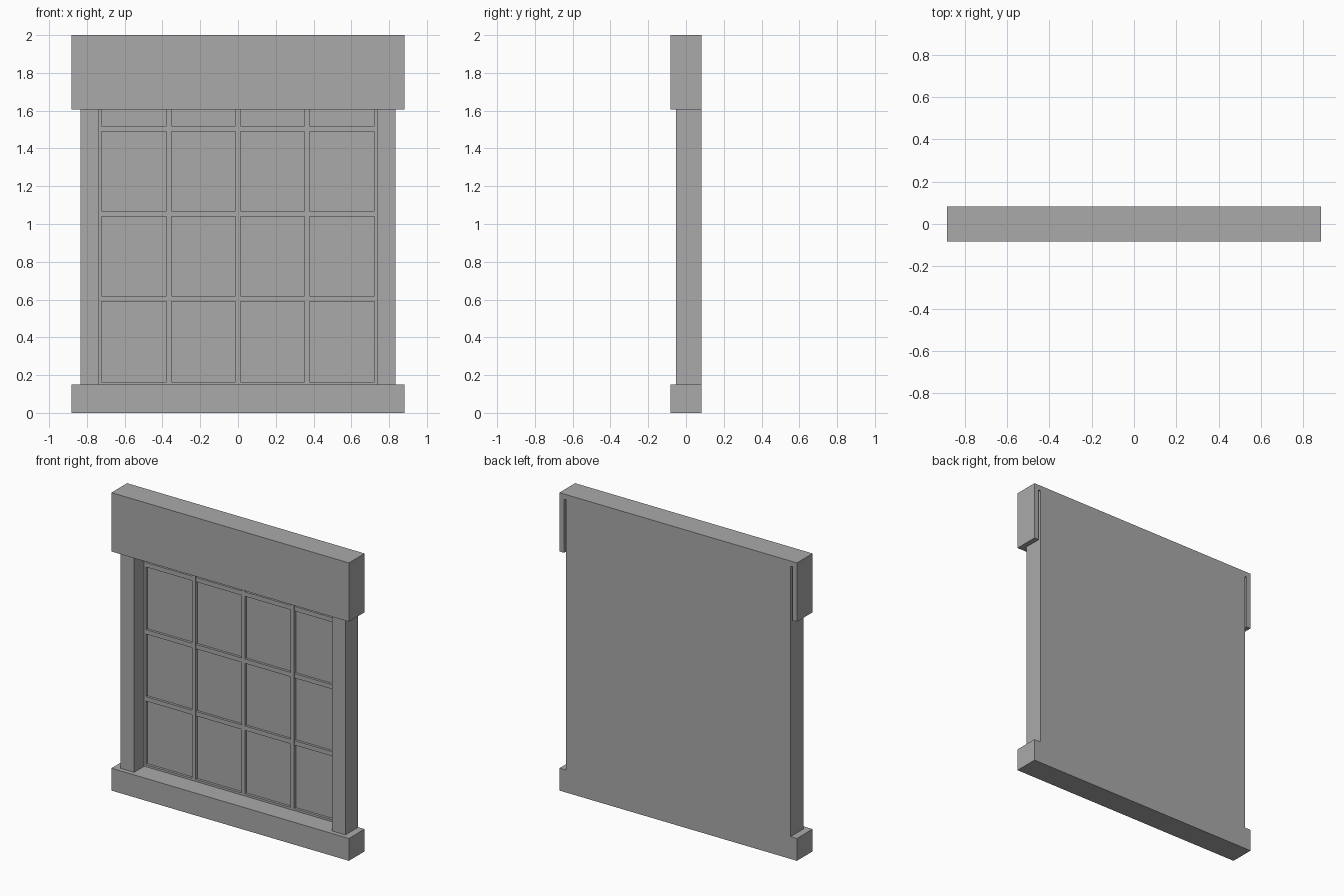
import bpy
import bmesh

default_cube = bpy.data.objects.get("Cube")
if default_cube:
    bpy.data.objects.remove(default_cube, do_unlink=True)

stone = bpy.data.materials.new("plain_grey")
stone.use_nodes = True
grey = (0.4, 0.4, 0.4, 1)
stone.diffuse_color = grey
stone.node_tree.nodes["Principled BSDF"].inputs["Base Color"].default_value = grey


def box(name, x, y, z):
    """Box between the given (low, high) limits on each axis."""
    bm = bmesh.new()
    bmesh.ops.create_cube(bm, size=1)
    for v in bm.verts:
        v.co = [lim[0] if c < 0 else lim[1] for c, lim in zip(v.co, (x, y, z))]
    mesh = bpy.data.meshes.new(name)
    bm.to_mesh(mesh)
    bm.free()
    mesh.materials.append(stone)
    obj = bpy.data.objects.new(name, mesh)
    bpy.context.collection.objects.link(obj)
    return obj


def pair(name, x, y, z):
    """Matching boxes on the left (+x) and right (-x)."""
    box("left_" + name, x, y, z)
    box("right_" + name, (-x[1], -x[0]), y, z)


HALF = 0.882            # half width of sill and header
FRONT, BACK = -0.083, 0.083
JAMB_IN, JAMB_OUT = 0.735, 0.835
SILL_TOP, HEAD_LOW, HEAD_IN = 0.15, 1.605, 1.965
PANE_Y, BAR_Y = 0.072, 0.055

# Sill
box("sill", (-HALF, HALF), (FRONT, BACK), (0, SILL_TOP))

# Header: a hollow cover, open below and behind
box("header_top", (-HALF, HALF), (FRONT, BACK), (HEAD_IN, 2))
box("header_front", (-HALF, HALF), (FRONT, -0.055), (HEAD_LOW, HEAD_IN))
pair("header_cheek", (0.848, HALF), (-0.055, BACK), (HEAD_LOW, HEAD_IN))

# Side jambs and the pane between them
pair("jamb", (JAMB_IN, JAMB_OUT), (-0.053, BACK), (SILL_TOP, HEAD_IN))
box("pane", (-JAMB_IN, JAMB_IN), (PANE_Y, BACK), (SILL_TOP, HEAD_IN))

# Thin rim around the pane
pair("rim", (0.723, JAMB_IN), (BAR_Y, PANE_Y), (SILL_TOP, HEAD_IN))
for name, low in (("bottom_rim", SILL_TOP), ("top_rim", HEAD_IN - 0.014)):
    box(name, (-0.723, 0.723), (BAR_Y, PANE_Y), (low, low + 0.014))

# Glazing bars
for i in range(3):
    x = (i - 1) * 0.366
    box(f"upright_bar_{i + 1}", (x - 0.013, x + 0.013), (BAR_Y, PANE_Y), (0.164, 1.951))
    z = 0.605 + i * 0.45
    box(f"cross_bar_{i + 1}", (-0.723, 0.723), (BAR_Y + 0.001, PANE_Y), (z - 0.015, z + 0.015))
